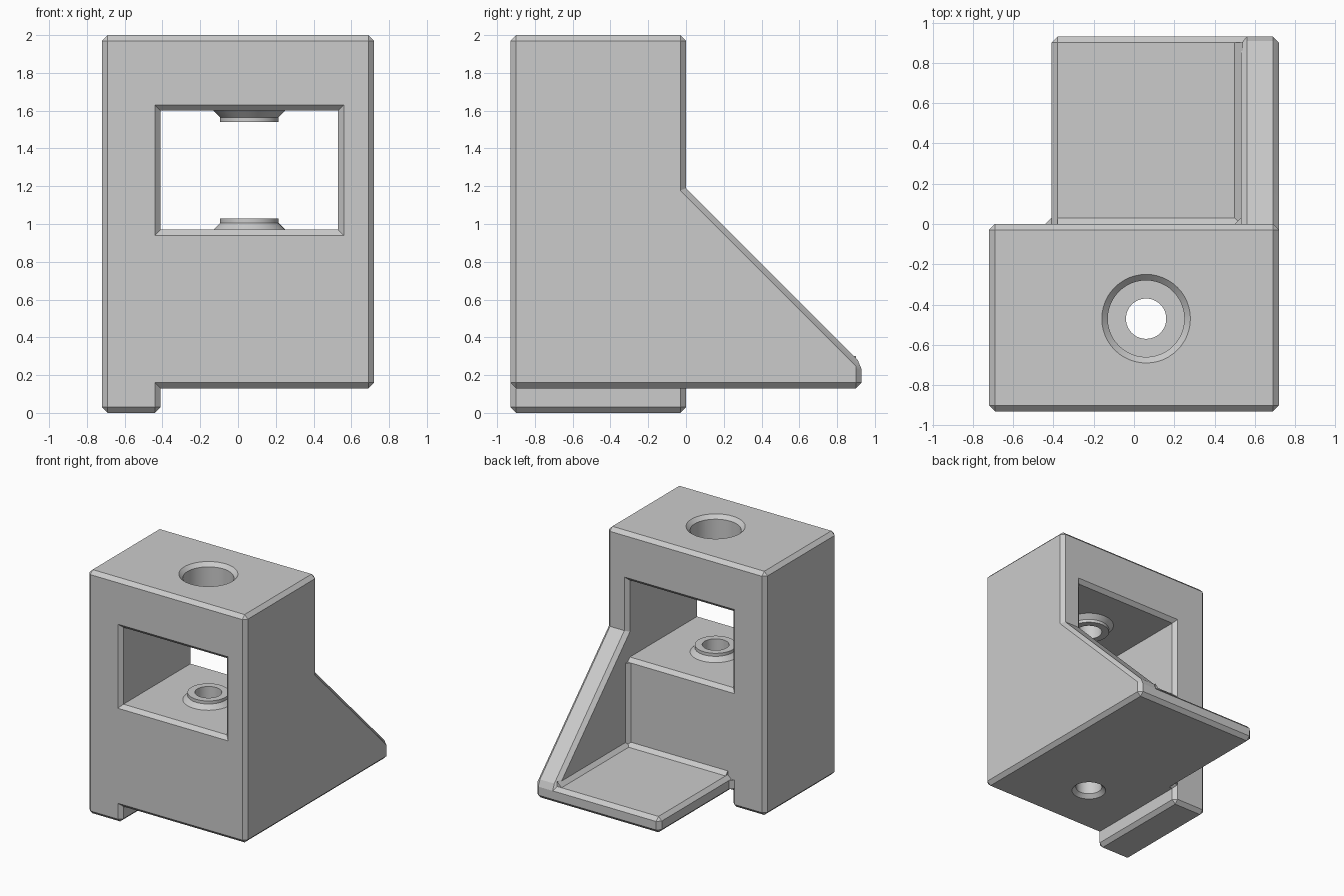
import bpy, bmesh, math
from mathutils import Matrix, Vector

if "Cube" in bpy.data.objects:
    bpy.data.objects.remove(bpy.data.objects["Cube"])

C = 0.03                     # chamfer used on every edge
HX, HY = 0.06, -0.47         # bolt axis
grey = bpy.data.materials.new("plain grey")
grey.diffuse_color = (0.6, 0.6, 0.6, 1)
grey.use_nodes = True
grey.node_tree.nodes["Principled BSDF"].inputs["Base Color"].default_value = grey.diffuse_color


def make(name, bm):
    bmesh.ops.recalc_face_normals(bm, faces=bm.faces)
    me = bpy.data.meshes.new(name)
    bm.to_mesh(me)
    bm.free()
    me.materials.append(grey)
    ob = bpy.data.objects.new(name, me)
    bpy.context.collection.objects.link(ob)
    return ob


def prism(name, profile, axis, lo, hi, chamfer=0):
    """Extrude a 2D profile along an axis, the other two axes in order."""
    bm = bmesh.new()
    rings = []
    for t in (lo, hi):
        ring = []
        for p in profile:
            co = list(p)
            co.insert(axis, t)
            ring.append(bm.verts.new(co))
        rings.append(ring)
    n = len(profile)
    bm.faces.new(rings[0])
    bm.faces.new(rings[1][::-1])
    for i in range(n):
        j = (i + 1) % n
        bm.faces.new((rings[0][i], rings[1][i], rings[1][j], rings[0][j]))
    bmesh.ops.recalc_face_normals(bm, faces=bm.faces)
    if chamfer:
        bmesh.ops.bevel(bm, geom=bm.edges[:], offset=chamfer, segments=1,
                        profile=0.5, affect='EDGES', clamp_overlap=True)
    return make(name, bm)


def box(name, x, y, z, chamfer=0):
    return prism(name, [(x[0], y[0]), (x[1], y[0]), (x[1], y[1]), (x[0], y[1])],
                 2, z[0], z[1], chamfer)


def cone(name, r1, z1, r2, z2):
    bm = bmesh.new()
    bmesh.ops.create_cone(bm, cap_ends=True, segments=48, radius1=r1, radius2=r2,
                          depth=z2 - z1,
                          matrix=Matrix.Translation((HX, HY, (z1 + z2) / 2)))
    return make(name, bm)


def flare(name, y1, g1, y2, g2):
    """Window-shaped frustum, grown by g1 at y1 and g2 at y2."""
    bm = bmesh.new()
    for y, g in ((y1, g1), (y2, g2)):
        for x in (-0.41 - g, 0.53 + g):
            for z in (0.97 - g, 1.60 + g):
                bm.verts.new((x, y, z))
    bmesh.ops.convex_hull(bm, input=bm.verts[:])
    return make(name, bm)


def combine(target, other, op):
    mod = target.modifiers.new("combine", 'BOOLEAN')
    mod.operation, mod.solver, mod.object = op, 'EXACT', other
    bpy.context.view_layer.objects.active = target
    bpy.ops.object.modifier_apply(modifier=mod.name)
    bpy.data.objects.remove(other)


def add(other):
    combine(body, other, 'UNION')


def cut(other):
    combine(body, other, 'DIFFERENCE')


# Main block, side foot and rear shelf
body = box("bracket_body", (-0.72, 0.72), (-0.93, 0), (0.13, 2), C)
add(box("foot", (-0.72, -0.41), (-0.93, 0), (0, 1.0), C))
add(box("shelf", (-0.41, 0.72), (-0.5, 0.93), (0.13, 0.26), C))

# Window through the block, with chamfered rims
cut(box("window", (-0.41, 0.53), (-1, 0.1), (0.97, 1.60)))
cut(flare("window_front_rim", -0.95, C + 0.02, -0.90, 0))
cut(flare("window_back_rim", -0.03, 0, 0.02, C + 0.02))

# Sloping side wall
add(prism("side_wall", [(-0.4, 0.13), (0.93, 0.13), (0.93, 0.26), (-0.4, 1.59)],
          0, 0.53, 0.72, C))

# Inner corner fillets: shelf to block, shelf to wall, wall to block, shelf side
e = 0.01
add(prism("shelf_fillet", [(-e, 0.26 - e), (C + e, 0.26 - e), (-e, 0.29 + e)],
          0, -0.38, 0.54))
add(prism("wall_fillet", [(0.53 + e, 0.26 - e), (0.50 - e, 0.26 - e), (0.53 + e, 0.29 + e)],
          1, -e, 0.90))
add(prism("corner_fillet", [(0.53 + e, -e), (0.50 - e, -e), (0.53 + e, C + e)],
          2, 0.2, 0.94))
add(prism("shelf_side_fillet", [(-0.41 + e, -e), (-0.44 - e, -e), (-0.41 + e, C + e)],
          2, 0.16, 0.23))

# Bosses inside the window
add(cone("lower_boss", 0.155, 0.9, 0.155, 1.03))
add(cone("lower_boss_base", 0.20, 0.96, 0.155, 1.005))
add(cone("upper_boss", 0.155, 1.54, 0.155, 1.65))
add(cone("upper_boss_base", 0.155, 1.565, 0.20, 1.61))

# Bolt hole, counterbore and chamfered rims
cut(cone("bolt_hole", 0.10, -0.1, 0.10, 2.1))
cut(cone("counterbore", 0.19, 1.72, 0.19, 2.1))
cut(cone("top_rim", 0.19, 1.97, 0.23, 2.01))
cut(cone("bottom_rim", 0.14, 0.12, 0.10, 0.16))

# Smooth only the round walls
bpy.ops.object.select_all(action='DESELECT')
body.select_set(True)
bpy.context.view_layer.objects.active = body
bpy.ops.object.shade_smooth_by_angle(angle=math.radians(20))
